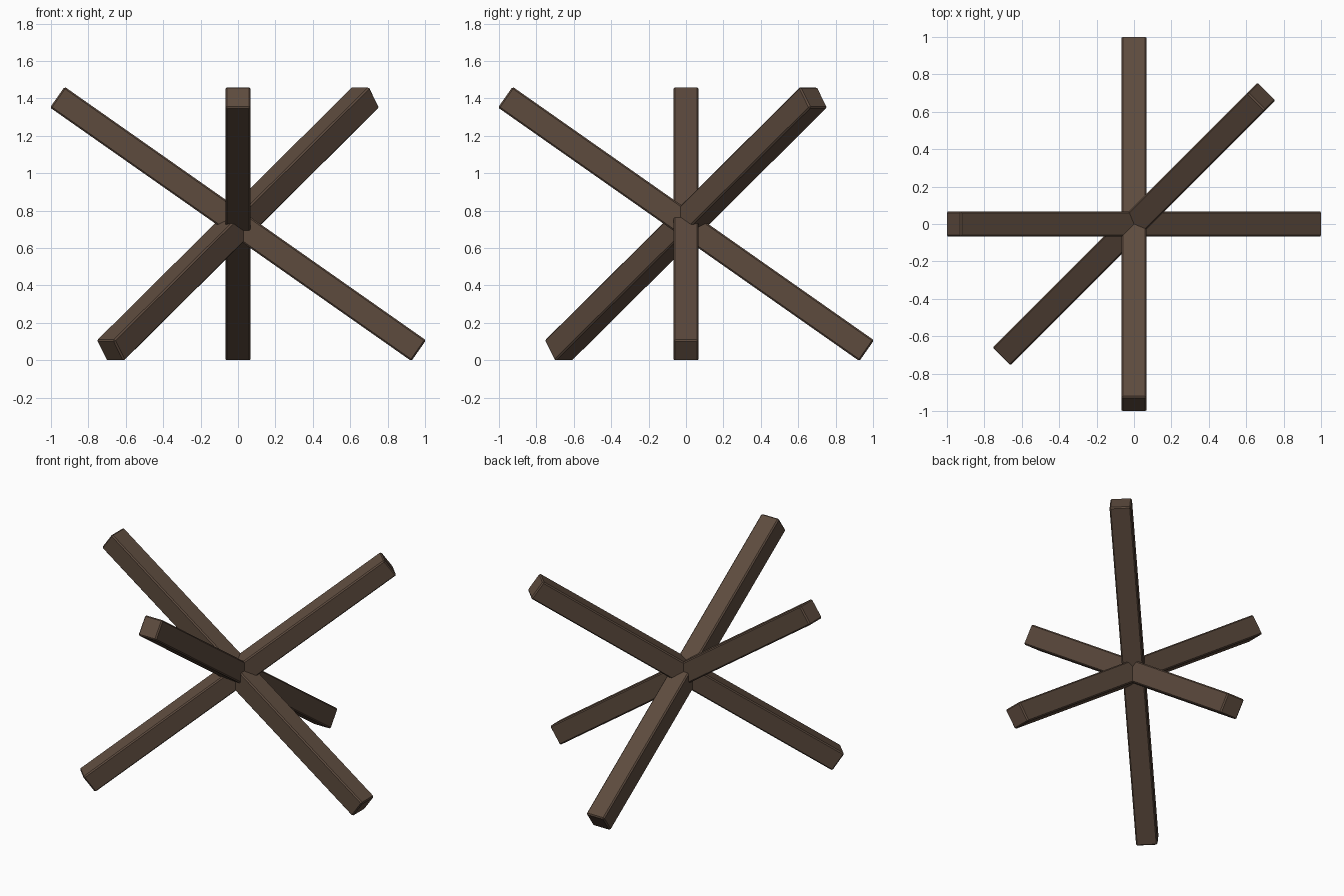
import bpy, bmesh, math
from mathutils import Matrix

if "Cube" in bpy.data.objects:
    bpy.data.objects.remove(bpy.data.objects["Cube"])

HALF_LENGTH = 1.18
HALF_WIDTH = 0.068
BEVEL = 0.008
TILT = math.radians(35.05)
CENTRE_Z = 0.729

wood = bpy.data.materials.new("dark_brown_wood")
wood.diffuse_color = (0.11, 0.07, 0.048, 1)
wood.use_nodes = True
wood.node_tree.nodes["Principled BSDF"].inputs["Base Color"].default_value = wood.diffuse_color


def beam(name, azimuth):
    """Square bevelled beam through the centre, sloping down towards azimuth."""
    bm = bmesh.new()
    bmesh.ops.create_cube(bm, size=2, matrix=Matrix.Diagonal(
        (HALF_LENGTH, HALF_WIDTH, HALF_WIDTH, 1)))
    bmesh.ops.bevel(bm, geom=bm.edges[:], offset=BEVEL, segments=1,
                    affect='EDGES', profile=0.5)
    bm.transform(Matrix.Translation((0, 0, CENTRE_Z))
                 @ Matrix.Rotation(math.radians(azimuth), 4, 'Z')
                 @ Matrix.Rotation(TILT, 4, 'Y'))
    mesh = bpy.data.meshes.new(name)
    bm.to_mesh(mesh)
    bm.free()
    mesh.materials.append(wood)
    bpy.context.collection.objects.link(bpy.data.objects.new(name, mesh))


# Three crossing beams
beam("side_beam", 0)
beam("front_back_beam", 90)
beam("diagonal_beam", 225)
